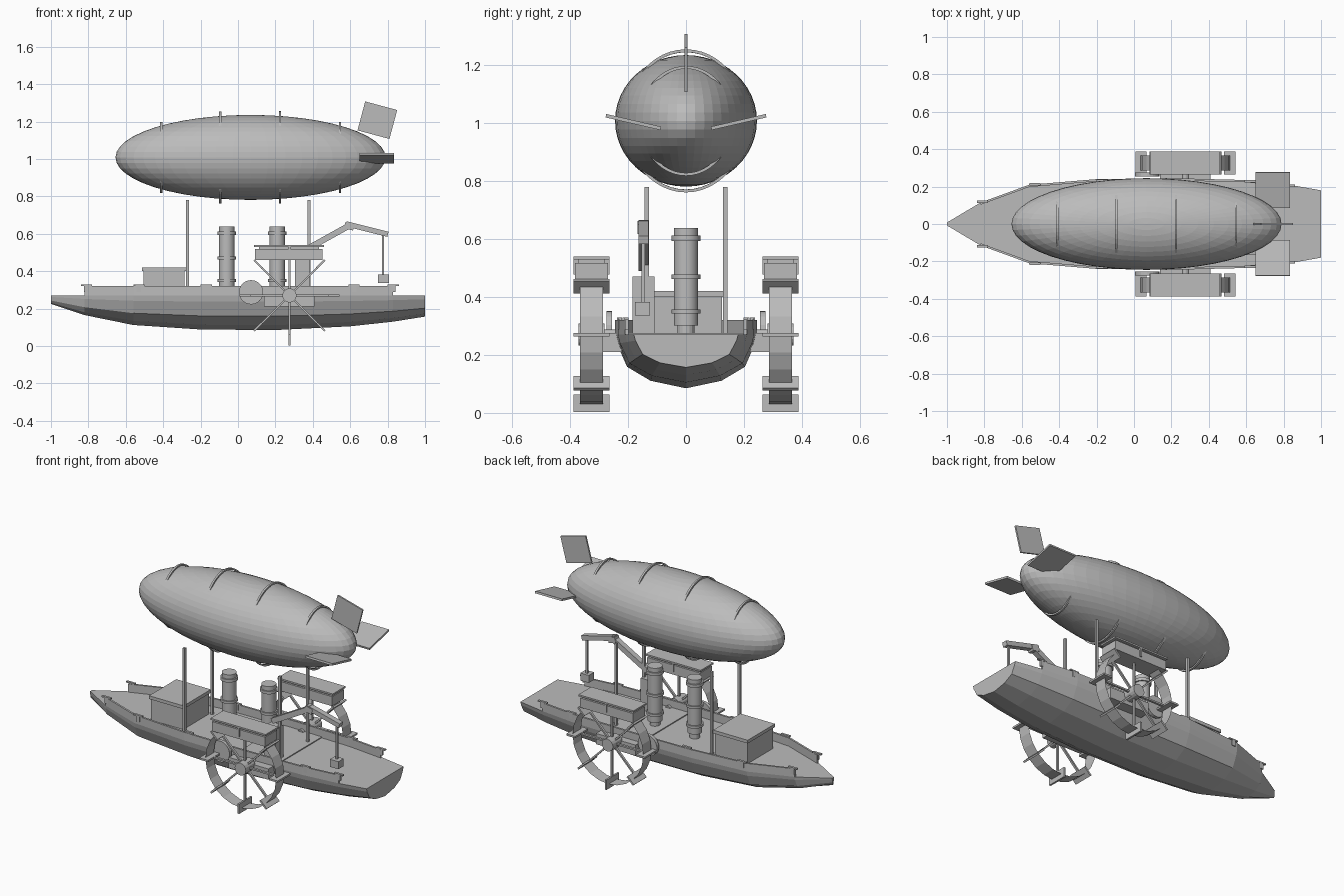
import bpy, bmesh
from math import pi, sin, cos, radians, sqrt
from mathutils import Matrix

cube = bpy.data.objects.get("Cube")
if cube:
    bpy.data.objects.remove(cube)

grey = bpy.data.materials.new("plain grey")
grey.use_nodes = True
grey.diffuse_color = (0.5, 0.5, 0.5, 1)
grey.node_tree.nodes["Principled BSDF"].inputs["Base Color"].default_value = (0.5, 0.5, 0.5, 1)


def finish(name, bm):
    mesh = bpy.data.meshes.new(name)
    bmesh.ops.recalc_face_normals(bm, faces=bm.faces)
    bm.to_mesh(mesh)
    bm.free()
    mesh.materials.append(grey)
    obj = bpy.data.objects.new(name, mesh)
    bpy.context.collection.objects.link(obj)
    return obj


def box(name, center, size, turn=0, axis='Y'):
    bm = bmesh.new()
    m = (Matrix.Translation(center) @ Matrix.Rotation(radians(turn), 4, axis)
         @ Matrix.Diagonal((*size, 1)))
    bmesh.ops.create_cube(bm, size=1, matrix=m)
    return finish(name, bm)


def cylinder(name, center, radius, length, axis='Z', sides=16, caps=True):
    bm = bmesh.new()
    turn = {'Z': Matrix(), 'Y': Matrix.Rotation(pi / 2, 4, 'X')}[axis]
    bmesh.ops.create_cone(bm, cap_ends=caps, segments=sides, radius1=radius, radius2=radius,
                          depth=length, matrix=Matrix.Translation(center) @ turn)
    return finish(name, bm)


def smooth(obj):
    for o in bpy.context.selected_objects:
        o.select_set(False)
    obj.select_set(True)
    bpy.context.view_layer.objects.active = obj
    bpy.ops.object.shade_smooth_by_angle()


# Hull: stations of (x, half width, keel height) with one shared section
DECK, RAIL = 0.27, 0.32
stations = [(-1, .008, .225), (-.82, .115, .165), (-.56, .21, .112), (-.2, .24, .088),
            (.2, .245, .085), (.6, .235, .105), (.83, .21, .13), (1, .18, .157)]
section = [(1, 0), (.97, .18), (.83, .6), (.5, .86), (0, 1)]
section += [(-w, d) for w, d in reversed(section[:-1])]

bm = bmesh.new()
rings = [[bm.verts.new((x, w * half, DECK - d * (DECK - keel))) for w, d in section]
         for x, half, keel in stations]
for a, b in zip(rings, rings[1:]):
    for i in range(len(section)):
        j = (i + 1) % len(section)
        bm.faces.new((a[i], a[j], b[j], b[i]))
bm.faces.new(rings[0])
bm.faces.new(rings[-1])
finish("hull", bm)

# Bulwarks and mooring cleats
for side, word in ((-1, "right"), (1, "left")):
    bm = bmesh.new()
    loops = []
    for x, half, keel in stations[1:-1]:
        loops.append([bm.verts.new((x, side * (half - inset), z))
                      for inset, z in ((0, DECK), (0, RAIL), (.012, RAIL), (.012, DECK))])
    for a, b in zip(loops, loops[1:]):
        for i in range(4):
            j = (i + 1) % 4
            bm.faces.new((a[i], a[j], b[j], b[i]))
    bm.faces.new(loops[0])
    bm.faces.new(loops[-1])
    finish(word + "_bulwark", bm)
    for x, y in ((-.81, .118), (-.53, .212), (-.17, .232), (.62, .228), (.83, .205)):
        box(word + "_cleat_bar", (x, side * y, .325), (.06, .014, .008))
        box(word + "_cleat_post", (x, side * y, .305), (.025, .012, .035))

# Cabin with lid
box("cabin", (-.395, 0, .335), (.22, .25, .13))
box("cabin_lid", (-.395, 0, .41), (.235, .265, .02))

# Poles below the balloon
for x in (-.27, .38):
    for y in (-.135, .135):
        box("balloon_pole", (x, y, .525), (.015, .015, .51))

# Chimneys with collars
for x in (-.06, .21):
    cylinder("chimney_base", (x, 0, .288), .03, .04)
    smooth(cylinder("chimney", (x, 0, .47), .042, .335))
    for z, h in ((.35, .015), (.47, .015), (.603, .018)):
        smooth(cylinder("chimney_collar", (x, 0, z), .05, h))

# Crossbeam carrying the wheels
box("axle_beam", (.275, 0, .243), (.27, .58, .066))

# Paddle wheels
WX, WZ = .275, .27
for side, word in ((-1, "right"), (1, "left")):
    y = side * .326
    cylinder(word + "_wheel_rim", (WX, y, WZ), .24, .08, 'Y', 24, caps=False)
    cylinder(word + "_wheel_hub", (WX, y, WZ), .038, .09, 'Y')
    cylinder(word + "_wheel_axle", (WX, side * .29, WZ), .018, .15, 'Y')
    for k in range(8):
        angle = k * pi / 4
        def along(r):
            return (WX + r * cos(angle), y, WZ + r * sin(angle))
        turn = -k * 45
        box(word + "_wheel_spoke", along(.125), (.23, .014, .01), turn)
        box(word + "_wheel_paddle", along(.237), (.06, .125, .011), turn)
    # Round side plate and raised box over the wheel
    cylinder(word + "_side_disc", (.07, side * .265, .287), .065, .02, 'Y', 24)
    box(word + "_wheel_box", (.272, y, .489), (.36, .114, .058))
    box(word + "_wheel_box_neck", (.272, y, .523), (.32, .09, .014))
    box(word + "_wheel_box_lid", (.272, y, .534), (.375, .125, .01))

# Crane
CY = -.147
box("crane_column", (.345, CY, .368), (.08, .075, .205))
box("crane_arm", (.475, CY, .577), (.3, .034, .032), -29)
box("crane_joint", (.595, CY, .64), (.05, .04, .035), 14)
box("crane_jib", (.69, CY, .625), (.23, .034, .028), 14)
box("crane_cable", (.775, CY, .485), (.012, .012, .22))
box("crane_hook_block", (.777, CY - .003, .36), (.058, .052, .046))

# Balloon
BX, BZ = .067, 1.008
RX, RY, RZ = .722, .245, .227
bm = bmesh.new()
bmesh.ops.create_uvsphere(bm, u_segments=48, v_segments=24, radius=1,
                          matrix=Matrix.Translation((BX, 0, BZ)) @ Matrix.Diagonal((RX, RY, RZ, 1)))
finish("balloon", bm)

# Hoops that stand proud above and below the balloon
for x in (-.41, -.095, .225, .545):
    s = sqrt(1 - ((x - BX) / RX) ** 2)
    bm = bmesh.new()
    loops = []
    for k in range(48):
        a = 2 * pi * k / 48
        loops.append([bm.verts.new((x + dx, (RY * .88 * s + dr) * cos(a), BZ + (RZ * 1.115 * s + dr) * sin(a)))
                      for dx, dr in ((-.006, 0), (.006, 0), (.006, -.01), (-.006, -.01))])
    for k, a in enumerate(loops):
        b = loops[(k + 1) % 48]
        for i in range(4):
            j = (i + 1) % 4
            bm.faces.new((a[i], a[j], b[j], b[i]))
    finish("balloon_hoop", bm)

# Tail fins
box("top_fin", (.745, 0, 1.207), (.177, .01, .16), 15)
for side, word in ((-1, "right"), (1, "left")):
    box(word + "_fin", (.742, side * .182, 1.004), (.183, .194, .012), side * 13, 'X')
